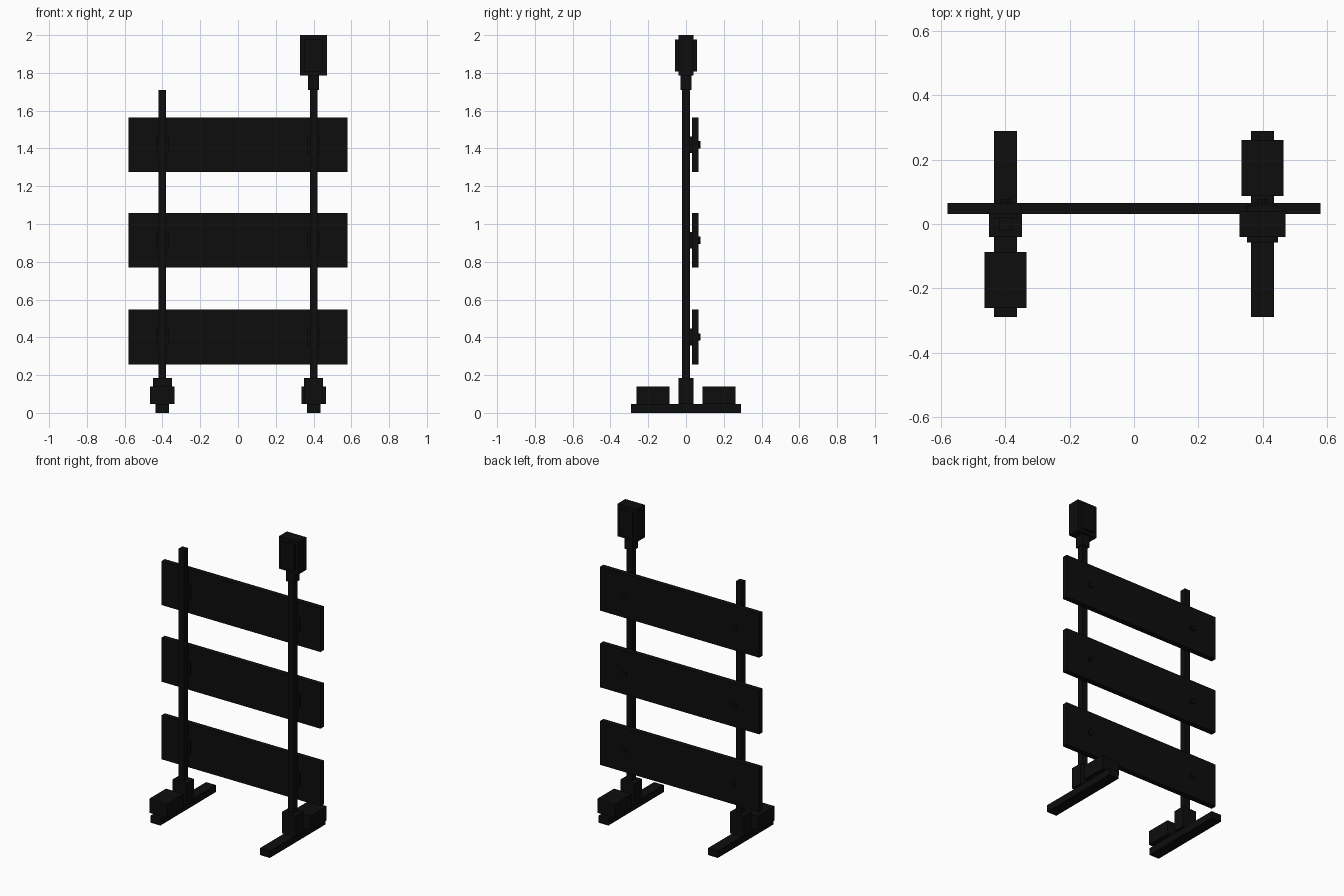
import bpy
import math

cube = bpy.data.objects.get("Cube")
if cube:
    bpy.data.objects.remove(cube, do_unlink=True)

black = bpy.data.materials.new("near_black")
black.use_nodes = True
colour = (0.004, 0.004, 0.004, 1)
black.diffuse_color = colour
black.node_tree.nodes["Principled BSDF"].inputs["Base Color"].default_value = colour


def box(name, xs, ys, zs):
    """Axis-aligned box from (min, max) ranges."""
    bpy.ops.mesh.primitive_cube_add(size=1)
    ob = bpy.context.object
    ob.name = name
    ob.location = [(a + b) / 2 for a, b in (xs, ys, zs)]
    ob.scale = [b - a for a, b in (xs, ys, zs)]
    ob.data.materials.append(black)
    return ob


def around(c, half):
    return (c - half, c + half)


def bolt(name, x, y0, y1, z, radius):
    """Hexagonal bolt head pointing along y."""
    bpy.ops.mesh.primitive_cylinder_add(
        vertices=6, radius=radius, depth=y1 - y0,
        location=(x, (y0 + y1) / 2, z), rotation=(math.pi / 2, 0, 0))
    ob = bpy.context.object
    ob.name = name
    ob.data.materials.append(black)


BOARD_Z = {"lower": 0.402, "middle": 0.914, "upper": 1.42}

# Stands: foot, socket, post and a ballast weight at opposite ends
for side, s in (("right", -1), ("left", 1)):
    x = 0.4 * s
    box(f"{side}_foot", around(x, 0.036), around(0, 0.29), (0, 0.046))
    box(f"{side}_socket", around(x, 0.051), around(0, 0.041), (0.046, 0.185))
    box(f"{side}_post", around(x, 0.02), around(0, 0.02), (0.046, 1.71))
    box(f"{side}_weight", around(x, 0.065), around(0.174 * s, 0.087), (0.046, 0.139))
    # Brackets and bolts holding each board
    for level, z in BOARD_Z.items():
        box(f"{side}_{level}_bracket", around(x, 0.035), (0.015, 0.031), around(z, 0.044))
        bolt(f"{side}_{level}_bolt", x, 0.06, 0.078, z, 0.019)

# Boards
for level, z in BOARD_Z.items():
    box(f"{level}_board", around(0, 0.581), (0.031, 0.066), around(z, 0.145))

# Warning lamp on the left post, with a lens on each face
box("lamp_neck", around(0.4, 0.029), around(0, 0.028), (1.71, 1.786))
box("lamp_housing", around(0.4, 0.072), around(0, 0.041), (1.786, 2.0))
for name, ys in (("front_lens", (-0.057, -0.04)), ("back_lens", (0.04, 0.057))):
    box(name, around(0.4, 0.048), ys, (1.808, 1.978))
